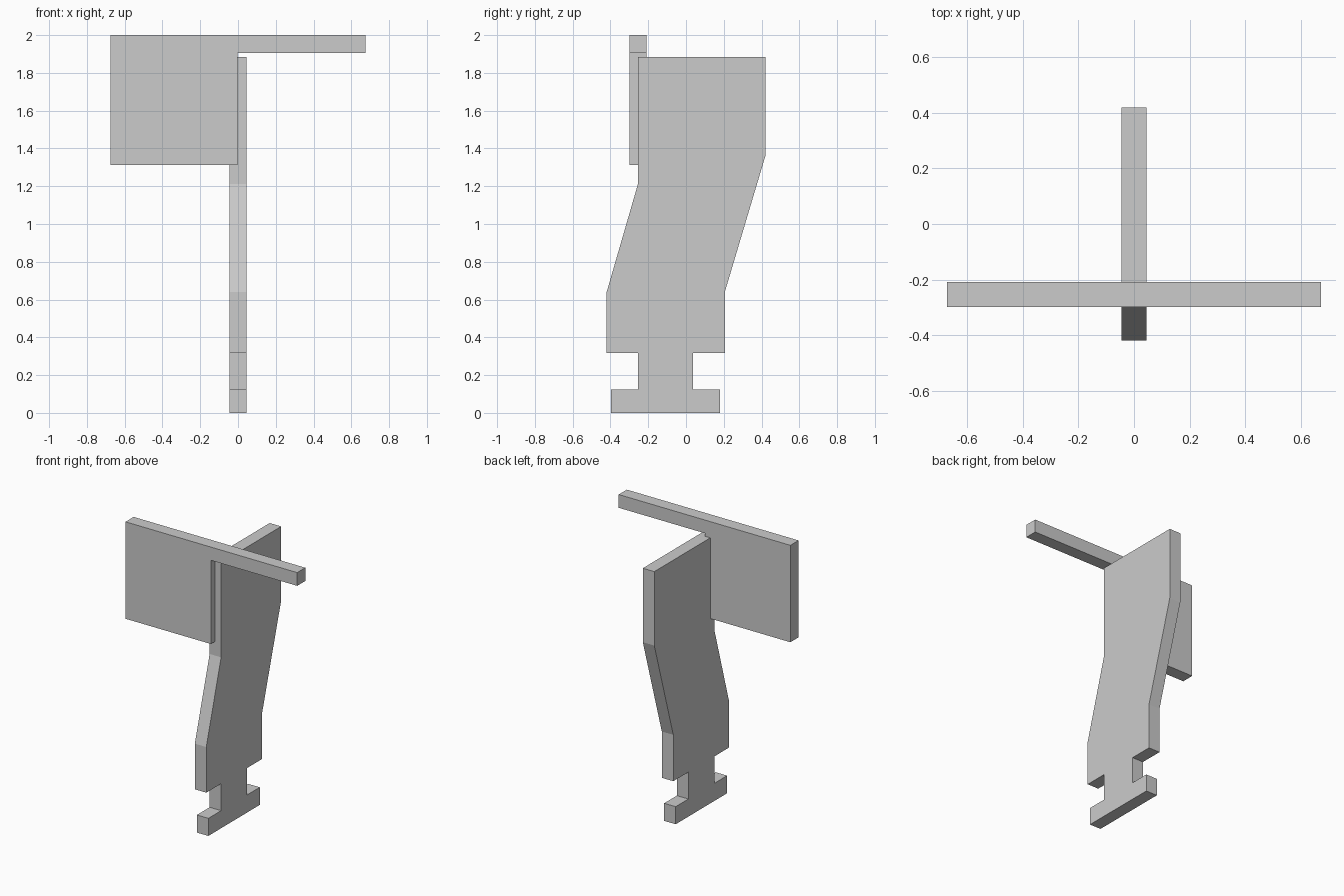
import bpy, bmesh
from mathutils import Vector

if "Cube" in bpy.data.objects:
    bpy.data.objects.remove(bpy.data.objects["Cube"])


def plate(name, outline, to_world, direction):
    """Extrude a flat outline along a direction into a solid plate."""
    bm = bmesh.new()
    face = bm.faces.new([bm.verts.new(to_world(a, b)) for a, b in outline])
    res = bmesh.ops.extrude_face_region(bm, geom=[face])
    verts = [g for g in res["geom"] if isinstance(g, bmesh.types.BMVert)]
    bmesh.ops.translate(bm, verts=verts, vec=Vector(direction))
    bmesh.ops.recalc_face_normals(bm, faces=bm.faces)
    mesh = bpy.data.meshes.new(name)
    bm.to_mesh(mesh)
    bm.free()
    obj = bpy.data.objects.new(name, mesh)
    bpy.context.collection.objects.link(obj)
    return obj


# Upright plate with slanted middle, neck and foot: (y, z)
upright = [(-0.397, 0), (0.18, 0), (0.18, 0.125), (0.038, 0.125),
           (0.038, 0.316), (0.207, 0.316), (0.207, 0.645), (0.42, 1.36),
           (0.42, 1.885), (-0.254, 1.885), (-0.254, 1.213), (-0.42, 0.64),
           (-0.42, 0.316), (-0.254, 0.316), (-0.254, 0.125), (-0.397, 0.125)]
plate("upright_plate", upright, lambda y, z: (-0.045, y, z), (0.09, 0, 0))

# Front panel with the long top arm: (x, z)
panel = [(-0.674, 1.312), (-0.003, 1.312), (-0.003, 1.906),
         (0.674, 1.906), (0.674, 2), (-0.674, 2)]
plate("front_panel", panel, lambda x, z: (x, -0.299, z), (0, 0.091, 0))
